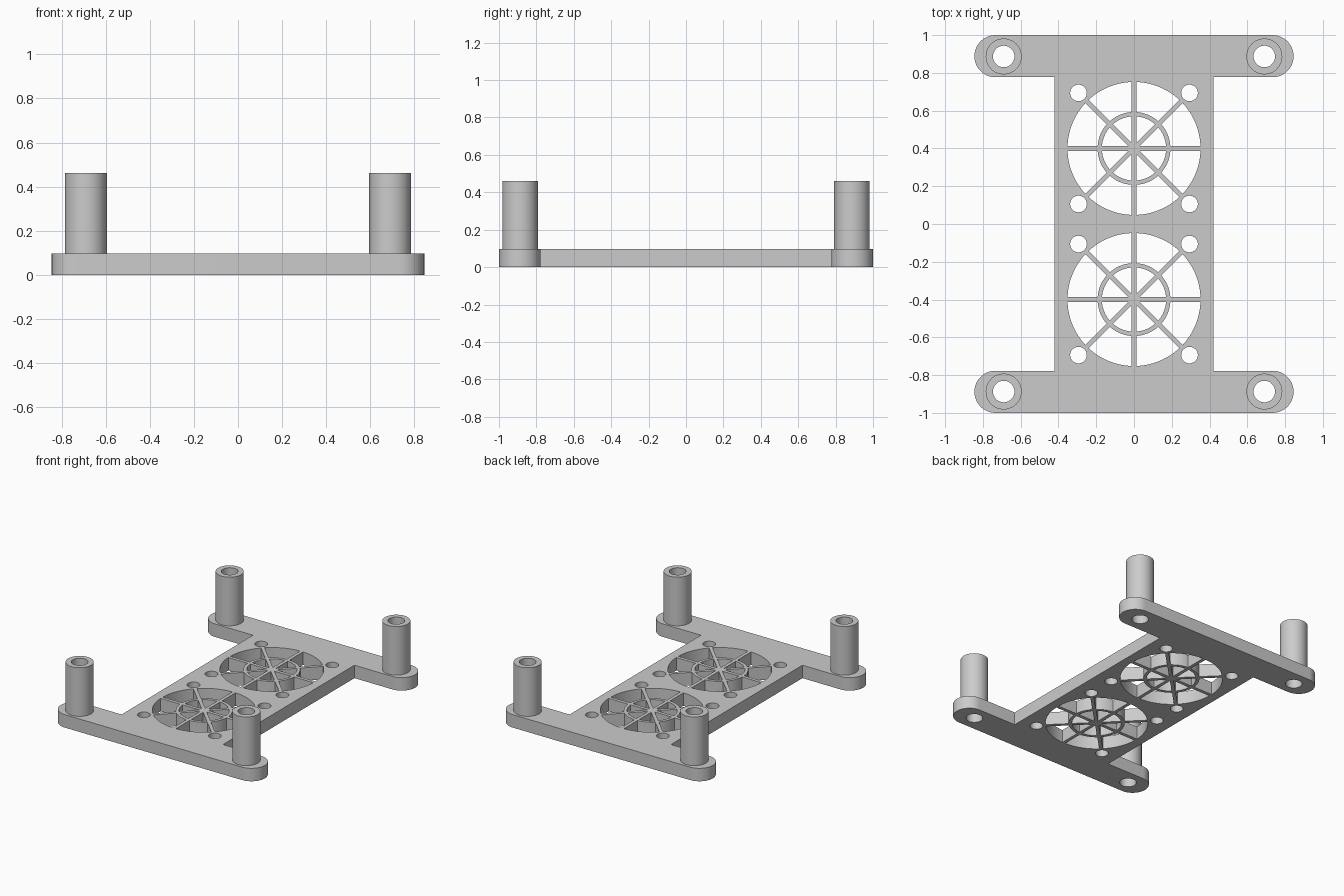
import bpy, bmesh, math
from math import sin, cos, pi, asin

if "Cube" in bpy.data.objects:
    bpy.data.objects.remove(bpy.data.objects["Cube"], do_unlink=True)

PLATE_H, POST_TOP = 0.097, 0.461
POST_X, POST_Y, POST_R, BORE_R = 0.69, 0.887, 0.095, 0.057
ARM_X, ARM_IN, BODY_X = 0.845, 0.777, 0.42
FAN_Y, FAN_R, SCREW, SCREW_R = 0.40, 0.352, 0.294, 0.044
RING_OUT, RING_IN, SPOKE = 0.193, 0.170, 0.0125   # SPOKE is half a spoke's width

grey = bpy.data.materials.new("plain grey")
grey.use_nodes = True
colour = (0.6, 0.6, 0.6, 1)
grey.diffuse_color = colour
grey.node_tree.nodes["Principled BSDF"].inputs["Base Color"].default_value = colour


def arc(cx, cy, r, a0, a1, n):
    return [(cx + r * cos(a0 + (a1 - a0) * i / n), cy + r * sin(a0 + (a1 - a0) * i / n))
            for i in range(n + 1)]


def circle(cx, cy, r, n=48):
    return arc(cx, cy, r, 0, 2 * pi, n)[:-1]


def extrude_outlines(name, loops, z0, z1):
    """Solid from a flat outline; loops inside the first one become holes."""
    curve = bpy.data.curves.new(name, 'CURVE')
    curve.dimensions, curve.fill_mode = '2D', 'BOTH'
    curve.extrude = (z1 - z0) / 2
    for loop in loops:
        spline = curve.splines.new('POLY')
        spline.points.add(len(loop) - 1)
        for p, (x, y) in zip(spline.points, loop):
            p.co = (x, y, 0, 1)
        spline.use_cyclic_u = True
    temp = bpy.data.objects.new(name + "_outline", curve)
    bpy.context.collection.objects.link(temp)
    bpy.context.view_layer.update()
    mesh = bpy.data.meshes.new_from_object(temp.evaluated_get(bpy.context.evaluated_depsgraph_get()))
    bpy.data.objects.remove(temp, do_unlink=True)
    bm = bmesh.new()
    bm.from_mesh(mesh)
    bmesh.ops.remove_doubles(bm, verts=bm.verts, dist=1e-5)
    bmesh.ops.translate(bm, verts=bm.verts, vec=(0, 0, (z0 + z1) / 2))
    bmesh.ops.recalc_face_normals(bm, faces=bm.faces)
    bm.to_mesh(mesh)
    bm.free()
    mesh.materials.clear()
    mesh.materials.append(grey)
    obj = bpy.data.objects.new(name, mesh)
    bpy.context.collection.objects.link(obj)
    bpy.ops.object.select_all(action='DESELECT')
    obj.select_set(True)
    bpy.context.view_layer.objects.active = obj
    bpy.ops.object.shade_smooth_by_angle(angle=math.radians(30))
    return obj


# Frame outline: a waisted body with round-ended arms front and back
end_r = (1 - ARM_IN) / 2
end_x, end_y = ARM_X - end_r, 1 - end_r
quarter = [(BODY_X, ARM_IN)] + arc(end_x, end_y, end_r, -pi / 2, pi / 2, 24)
outline = (quarter
           + [(-x, y) for x, y in reversed(quarter)]
           + [(-x, -y) for x, y in quarter]
           + [(x, -y) for x, y in reversed(quarter)])
loops = [outline]

# Bores under the posts
for sx in (-1, 1):
    for sy in (-1, 1):
        loops.append(circle(sx * POST_X, sy * POST_Y, BORE_R))

# Fan grilles: eight openings outside and eight inside each ring, plus screw holes
for cy in (-FAN_Y, FAN_Y):
    for i in range(8):
        a, b = i * pi / 4, (i + 1) * pi / 4
        d_fan, d_out, d_in = (asin(SPOKE / r) for r in (FAN_R, RING_OUT, RING_IN))
        loops.append(arc(0, cy, FAN_R, a + d_fan, b - d_fan, 12)
                     + arc(0, cy, RING_OUT, b - d_out, a + d_out, 8))
        tip = SPOKE / sin(pi / 8)
        mid = (a + b) / 2
        loops.append(arc(0, cy, RING_IN, a + d_in, b - d_in, 8)
                     + [(tip * cos(mid), cy + tip * sin(mid))])
    for sx in (-1, 1):
        for sy in (-1, 1):
            loops.append(circle(sx * SCREW, cy + sy * SCREW, SCREW_R, 32))

extrude_outlines("fan_plate", loops, 0, PLATE_H)

# Hollow posts on the four arm ends
for side, sx in (("right", -1), ("left", 1)):
    for end, sy in (("front", -1), ("back", 1)):
        x, y = sx * POST_X, sy * POST_Y
        extrude_outlines(f"{end}_{side}_post",
                         [circle(x, y, POST_R), circle(x, y, BORE_R)], PLATE_H, POST_TOP)
